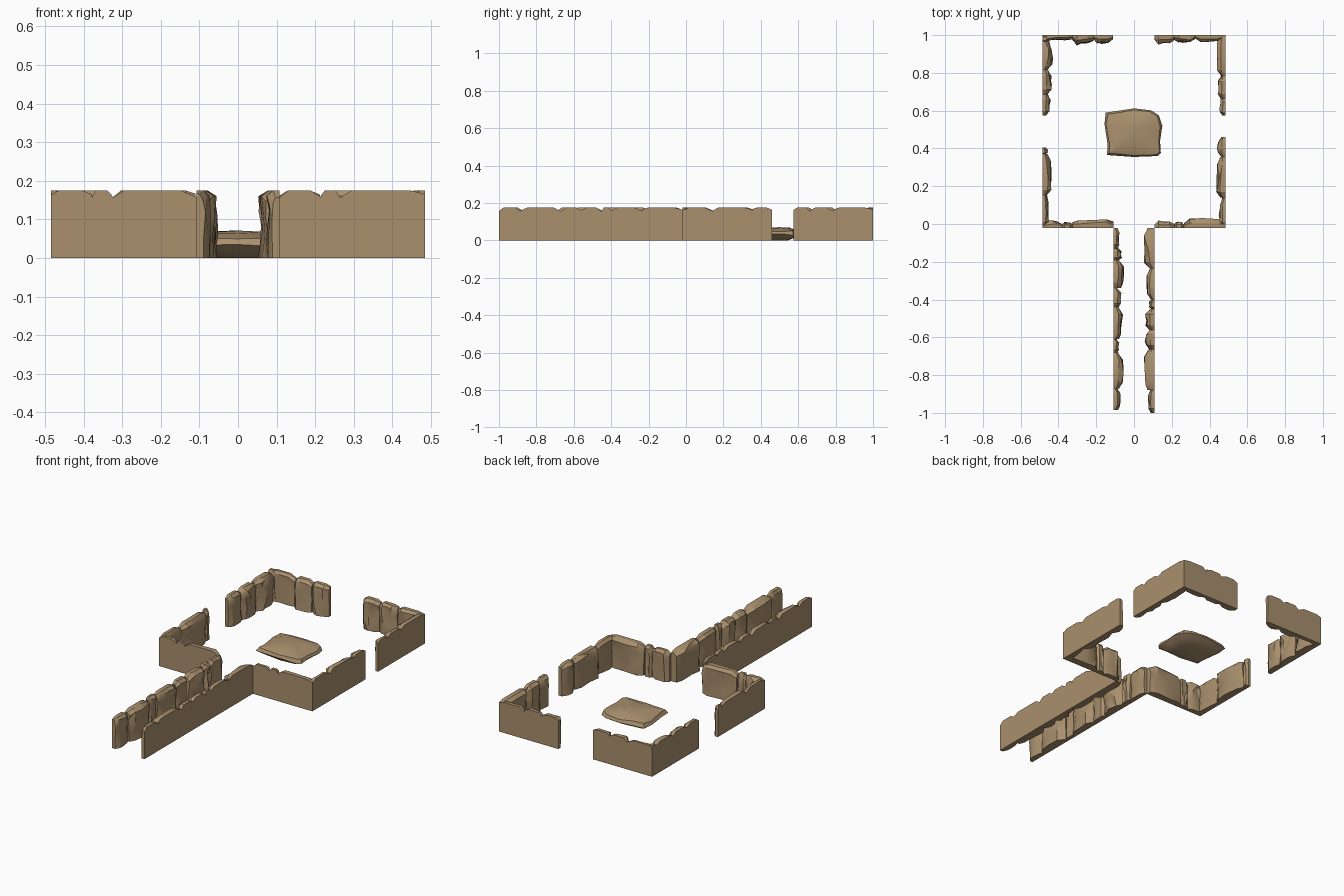
import bpy, bmesh, math, random
from mathutils import Vector

if "Cube" in bpy.data.objects:
    bpy.data.objects.remove(bpy.data.objects["Cube"])

random.seed(7)
H = 0.175

mat = bpy.data.materials.new("sandstone")
mat.diffuse_color = (0.40, 0.28, 0.155, 1)
mat.use_nodes = True
mat.node_tree.nodes["Principled BSDF"].inputs["Base Color"].default_value = mat.diffuse_color


def finish(bm, name):
    bmesh.ops.recalc_face_normals(bm, faces=bm.faces)
    me = bpy.data.meshes.new(name)
    bm.to_mesh(me)
    bm.free()
    ob = bpy.data.objects.new(name, me)
    bpy.context.collection.objects.link(ob)
    me.materials.append(mat)
    bpy.ops.object.select_all(action='DESELECT')
    ob.select_set(True)
    bpy.context.view_layer.objects.active = ob
    bpy.ops.object.shade_smooth_by_angle(angle=math.radians(28))


def add_stone(bm, origin, along, inward, a, b, thick):
    """One block: flat outer face, chamfered top corners, rough inner face."""
    w = b - a
    us = [0, min(0.2 * w, 0.03), 0.42 * w, w - min(0.25 * w, 0.04), w]
    drop = [random.uniform(0.008, 0.02), 0, 0, 0, random.uniform(0.008, 0.02)]
    rings = []
    for i, u in enumerate(us):
        end = i in (0, 4)
        top = H - drop[i]
        deep = thick * (random.uniform(0.45, 0.7) if end else random.uniform(0.88, 1.04))
        # cross-section: outer bottom, outer top, inner top, shoulder, face, foot
        prof = [(0, 0), (0, top), (deep * random.uniform(0.4, 0.6), top)]
        for z in (top - 0.015, 0.115, 0.06, 0):
            f = random.uniform(0.72, 1.04) if z else random.uniform(0.8, 1.0)
            dz = random.uniform(-0.012, 0.012) if 0 < z < 0.13 else 0
            prof.append((deep * f, z + dz))
        rings.append([bm.verts.new(origin + along * (a + u) + inward * d + Vector((0, 0, z)))
                      for d, z in prof])
    n = len(rings[0])
    for r, s in zip(rings, rings[1:]):
        for k in range(n):
            j = (k + 1) % n
            if k in (0, 1, n - 1):
                bm.faces.new((r[k], r[j], s[j], s[k]))
            elif random.random() < 0.5:
                bm.faces.new((r[k], r[j], s[j]))
                bm.faces.new((r[k], s[j], s[k]))
            else:
                bm.faces.new((r[k], r[j], s[k]))
                bm.faces.new((r[j], s[j], s[k]))
    bm.faces.new(rings[0])
    bm.faces.new(rings[-1])


def wall(name, start, along, inward, cuts, thicks):
    bm = bmesh.new()
    for a, b, t in zip(cuts, cuts[1:], thicks):
        add_stone(bm, Vector((*start, 0)), Vector((*along, 0)), Vector((*inward, 0)), a, b, t)
    finish(bm, name)


X, Y0, Y1, C = 0.485, -0.02, 1.0, 0.108
R, L, U, D = (1, 0), (-1, 0), (0, 1), (0, -1)

# Chamber: front and back walls, with the doorways between them
wall("front_wall_left", (-X, Y0), R, U, [0, .107, .16, .377], [.04, .032, .05])
wall("front_wall_right", (C, Y0), R, U, [0, .107, .157, .377], [.036, .035, .053])
wall("back_wall_left", (-X, Y1), R, D, [0, .16, .27, .375], [.033, .052, .047])
wall("back_wall_right", (C, Y1), R, D, [0, .105, .215, .377], [.05, .042, .036])

# Chamber: side walls, each split by an opening
wall("left_wall_front", (-X, Y0), U, R, [0, .17, .39, .425], [.036, .052, .03])
wall("left_wall_back", (-X, .575), U, R, [0, .11, .24, .39, .425], [.046, .05, .055, .045])
wall("right_wall_front", (X, Y0), U, L, [0, .16, .375, .48], [.036, .053, .046])
wall("right_wall_back", (X, .575), U, L, [0, .09, .21, .425], [.036, .042, .05])

# Corridor walls, running forward from the chamber
wall("corridor_left", (-C, -.985), U, R,
     [0, .115, .305, .375, .545, .645, .795, .855, .965],
     [.038, .053, .03, .047, .042, .055, .044, .033])
wall("corridor_right", (C, -1.0), U, L,
     [0, .12, .335, .44, .55, .6, .765, .98],
     [.038, .056, .049, .049, .029, .044, .055])

# Low slab in the middle of the chamber, keeled underneath
outline = [(-.15, .59), (-.08, .60), (0, .612), (.09, .602), (.132, .575), (.15, .52),
           (.138, .44), (.142, .375), (.125, .36), (0, .355), (-.143, .365), (-.14, .42), (-.156, .53)]
cx, cy = 0, 0.48
bm = bmesh.new()
rings = []
for s, z in ((.5, 0), (.8, .012), (1, .032), (.95, .05), (.62, .066)):
    ring = []
    for x, y in outline:
        j = random.uniform(.96, 1.0) if s < 1 else 1
        dz = random.uniform(-.004, .004) if z else 0
        ring.append(bm.verts.new((cx + (x - cx) * s * j, cy + (y - cy) * s * j, z + dz)))
    rings.append(ring)
n = len(outline)
for r, s in zip(rings, rings[1:]):
    for k in range(n):
        bm.faces.new((r[k], r[(k + 1) % n], s[(k + 1) % n], s[k]))
bm.faces.new(rings[0])
peak = bm.verts.new((0, .5, .071))
for k in range(n):
    bm.faces.new((rings[-1][k], rings[-1][(k + 1) % n], peak))
finish(bm, "center_slab")
